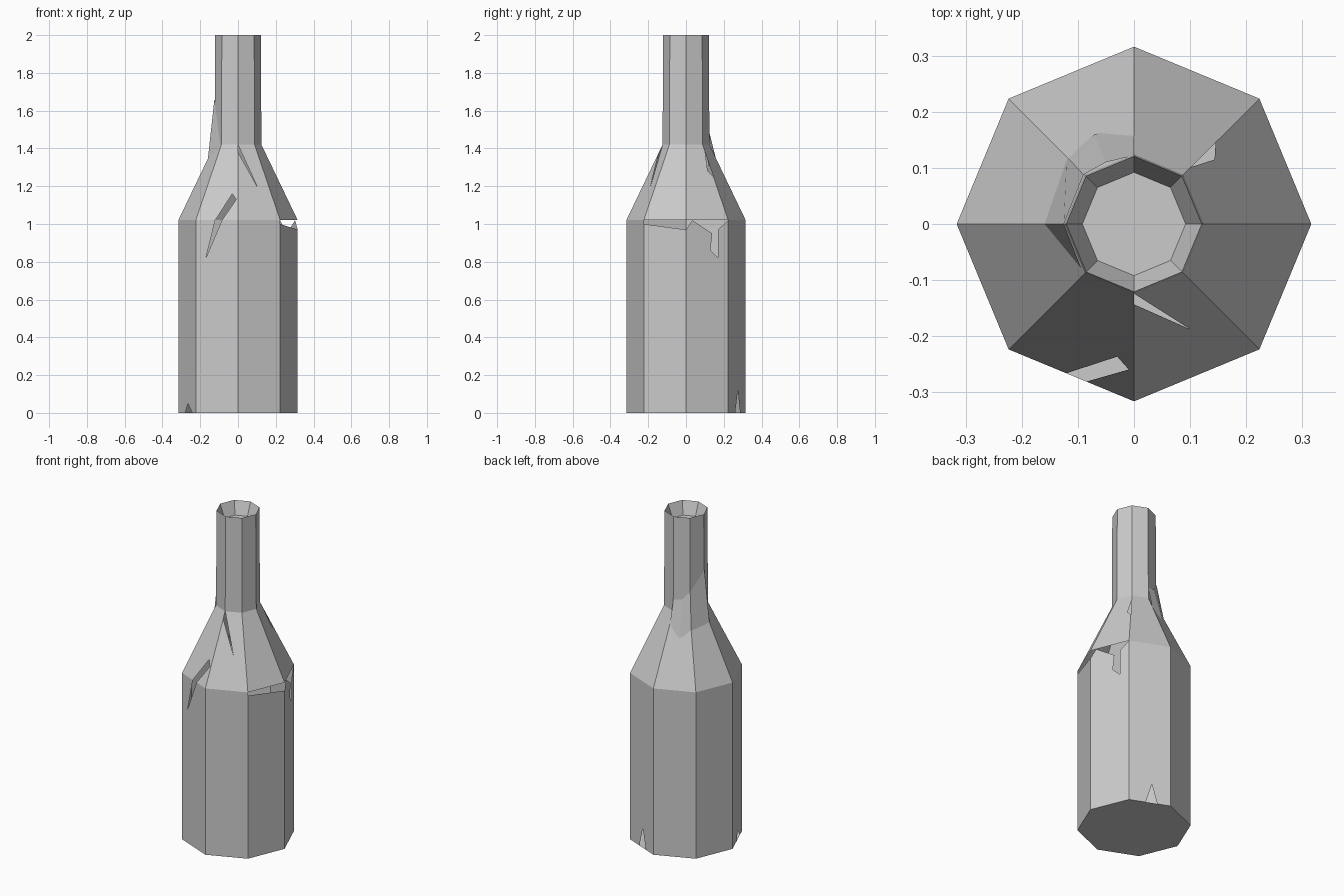
import bpy, bmesh, math
from mathutils import Vector

if "Cube" in bpy.data.objects:
    bpy.data.objects.remove(bpy.data.objects["Cube"])

# Silhouette of the bottle: (height, corner radius)
PROFILE = [(0.0, 0.316), (1.02, 0.316), (1.42, 0.124), (2.0, 0.121)]


def radius(z):
    for (z0, r0), (z1, r1) in zip(PROFILE, PROFILE[1:]):
        if z <= z1:
            return r0 + (r1 - r0) * (z - z0) / (z1 - z0)
    return PROFILE[-1][1]


def corner(k, r, z):
    a = k * math.pi / 4
    return Vector((r * math.cos(a), r * math.sin(a), z))


def on_facet(k, u, z):
    r = radius(z)
    return corner(k, r, z).lerp(corner(k + 1, r, z), u)


def make(name, faces):
    bm = bmesh.new()
    for pts in faces:
        bm.faces.new([bm.verts.new(p) for p in pts])
    bmesh.ops.remove_doubles(bm, verts=bm.verts, dist=0.0005)
    me = bpy.data.meshes.new(name)
    bm.to_mesh(me)
    bm.free()
    ob = bpy.data.objects.new(name, me)
    bpy.context.collection.objects.link(ob)
    return ob


def band(name, z0, z1, broken=None, extra=()):
    """Eight flat panels; broken panels use their own (u, z) outline."""
    broken = broken or {}
    plain = [(0, z0), (1, z0), (1, z1), (0, z1)]
    faces = [[on_facet(k, u, z) for u, z in broken.get(k, plain)] for k in range(8)]
    return make(name, faces + list(extra))


# Body with cracked panels and the base
base = [corner(-k, 0.316, 0) for k in range(8)]
band("body", 0, 1.02, {
    0: [(0, 0), (1, 0), (1, 1.02), (.76, .97), (.76, .82), (.58, .86),
        (.62, .95), (.15, 1.02), (0, .97)],
    1: [(0, 0), (.4, 0), (.55, .12), (.68, 0), (1, 0), (1, 1.02), (0, 1.02)],
    4: [(0, 0), (.4, 0), (.55, .05), (.8, 0), (1, 0), (1, 1.02), (0, 1.02)],
    5: [(0, 0), (1, 0), (1, 1.02), (.62, 1.02), (.24, .82), (.46, 1.02), (0, 1.02)],
    7: [(0, 0), (1, 0), (1, .97), (0, 1.0)],
}, [base])

# Tapered shoulder with cracks
band("shoulder", 1.02, 1.42, {
    0: [(0, 1.02), (1, 1.02), (1, 1.25), (.85, 1.28), (1, 1.38), (1, 1.42), (0, 1.42)],
    5: [(0, 1.02), (.46, 1.02), (.83, 1.16), (.95, 1.13), (.62, 1.02),
        (1, 1.02), (1, 1.42), (0, 1.42)],
    6: [(0, 1.02), (1, 1.02), (1, 1.42), (0, 1.42), (.62, 1.2), (0, 1.38)],
})

# Neck with the recessed mouth
z_in, r_in = 1.92, 0.092
mouth = [[corner(k, 0.121, 2), corner(k + 1, 0.121, 2),
          corner(k + 1, r_in, z_in), corner(k, r_in, z_in)] for k in range(8)]
mouth.append([corner(k, r_in, z_in) for k in range(8)])
band("neck", 1.42, 2.0, extra=mouth)

# Bent shard lifted off the back left of the shoulder
low = [Vector(p) for p in ((0, .175, 1.28), (-.07, .16, 1.29), (-.12, .12, 1.31), (-.16, 0, 1.34))]
high = [Vector(p) for p in ((0, .122, 1.49), (-.05, .11, 1.5), (-.09, .088, 1.55), (-.125, 0, 1.66))]
make("loose_shard", [[low[i], low[i + 1], high[i + 1], high[i]] for i in range(3)]
     + [[low[3], Vector((-.09, -.09, 1.38)), high[3]]])
